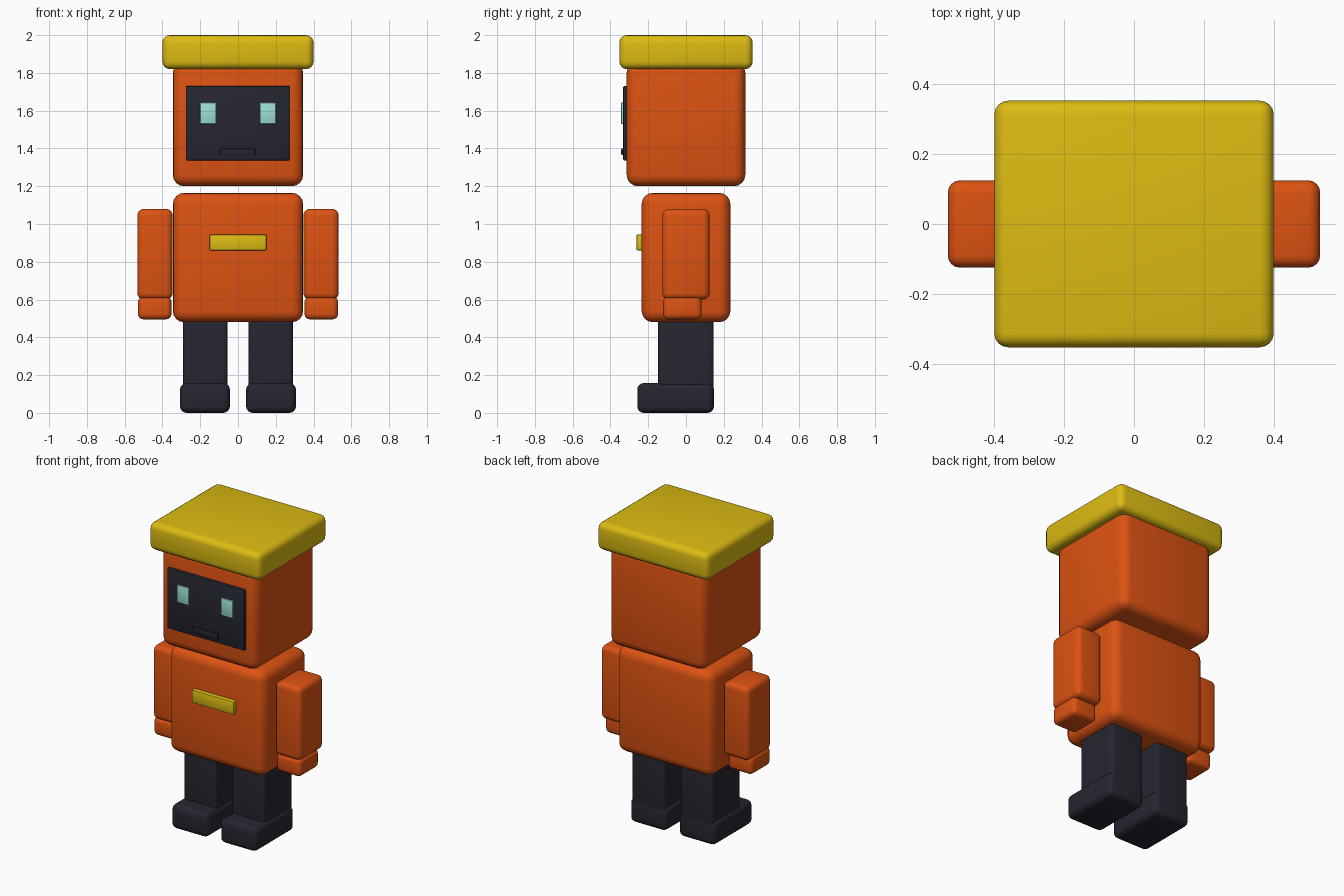
import bpy
import math

old = bpy.data.objects.get("Cube")
if old:
    bpy.data.objects.remove(old, do_unlink=True)


def material(name, rgb):
    mat = bpy.data.materials.new(name)
    mat.use_nodes = True
    mat.diffuse_color = (*rgb, 1)
    mat.node_tree.nodes["Principled BSDF"].inputs["Base Color"].default_value = (*rgb, 1)
    return mat


orange = material("orange", (0.72, 0.085, 0.006))
yellow = material("yellow", (0.72, 0.5, 0.006))
charcoal = material("charcoal", (0.019, 0.019, 0.03))
aqua = material("pale_aqua", (0.34, 0.74, 0.66))


def block(name, x, y, z, mat, radius, segments=4):
    """Rounded box spanning the given (low, high) ranges."""
    spans = (x, y, z)
    bpy.ops.mesh.primitive_cube_add(size=1, location=[(a + b) / 2 for a, b in spans])
    obj = bpy.context.object
    obj.name = name
    obj.scale = [b - a for a, b in spans]
    bpy.ops.object.transform_apply(location=False, rotation=False, scale=True)
    obj.data.materials.append(mat)
    bevel = obj.modifiers.new("rounding", "BEVEL")
    bevel.width = radius
    bevel.segments = segments
    bpy.ops.object.modifier_apply(modifier=bevel.name)
    bpy.ops.object.shade_smooth_by_angle(angle=math.radians(35))
    return obj


def pair(name, x, y, z, mat, radius, segments=4):
    """Matching blocks on the left (+x) and right (-x)."""
    block("left_" + name, x, y, z, mat, radius, segments)
    block("right_" + name, (-x[1], -x[0]), y, z, mat, radius, segments)


# Body, head and cap
block("torso", (-0.345, 0.345), (-0.235, 0.235), (0.48, 1.165), orange, 0.06)
block("head", (-0.345, 0.345), (-0.314, 0.314), (1.2, 1.86), orange, 0.06)
block("cap", (-0.4, 0.4), (-0.353, 0.353), (1.82, 2.0), yellow, 0.04)

# Face and chest plate
block("face_screen", (-0.276, 0.276), (-0.333, -0.3), (1.337, 1.73), charcoal, 0.006, 2)
pair("eye", (0.116, 0.2), (-0.343, -0.325), (1.53, 1.643), aqua, 0.004, 2)
block("mouth", (-0.093, 0.093), (-0.343, -0.325), (1.364, 1.4), charcoal, 0.006, 2)
block("chest_plate", (-0.151, 0.151), (-0.263, -0.22), (0.86, 0.945), yellow, 0.008, 2)

# Limbs
pair("arm", (0.346, 0.533), (-0.125, 0.125), (0.6, 1.08), orange, 0.035)
pair("hand", (0.352, 0.53), (-0.121, 0.083), (0.495, 0.616), orange, 0.03)
pair("leg", (0.056, 0.291), (-0.149, 0.146), (0.06, 0.52), charcoal, 0.02)
pair("foot", (0.043, 0.307), (-0.258, 0.148), (0.0, 0.158), charcoal, 0.035)
